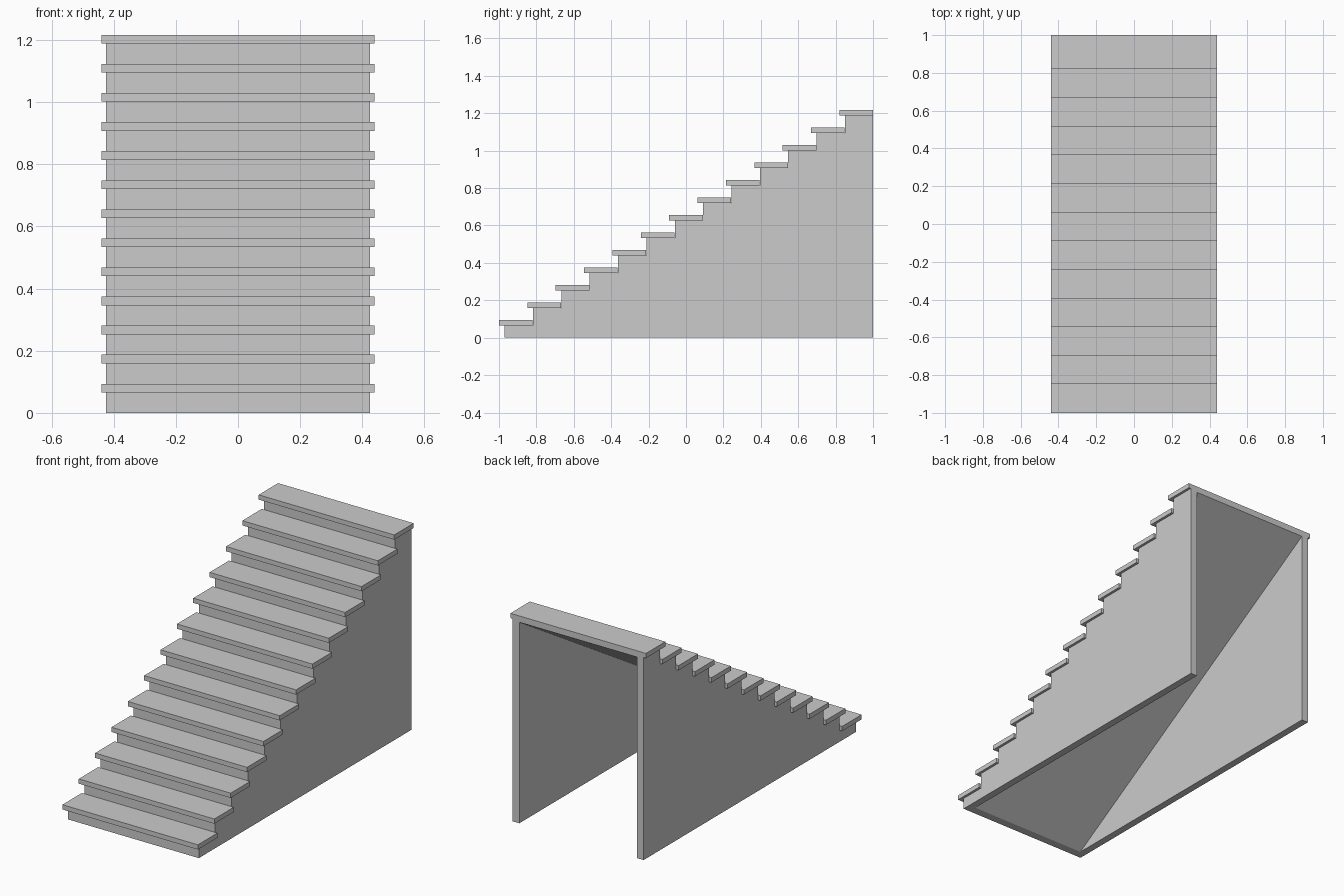
import bpy, bmesh

if "Cube" in bpy.data.objects:
    bpy.data.objects.remove(bpy.data.objects["Cube"])

STEPS = 13
RUN, RISE = 1.82 / 12, 0.0936
TREAD_DEPTH, TREAD_THICK = 0.18, 0.028
TREAD_HALF, BODY_HALF, WALL = 0.44, 0.425, 0.043
FIRST_RISER = -0.97
TOP = STEPS * RISE


def extrude_profile(name, points, half_width):
    """Extrude a closed (y, z) outline symmetrically along x."""
    bm = bmesh.new()
    face = bm.faces.new([bm.verts.new((-half_width, y, z)) for y, z in points])
    ext = bmesh.ops.extrude_face_region(bm, geom=[face])
    verts = [v for v in ext["geom"] if isinstance(v, bmesh.types.BMVert)]
    bmesh.ops.translate(bm, verts=verts, vec=(2 * half_width, 0, 0))
    bmesh.ops.recalc_face_normals(bm, faces=bm.faces)
    mesh = bpy.data.meshes.new(name)
    bm.to_mesh(mesh)
    bm.free()
    obj = bpy.data.objects.new(name, mesh)
    bpy.context.collection.objects.link(obj)
    return obj


# Stair body: stepped outline seen from the side
outline = [(1, 0), (FIRST_RISER, 0)]
for i in range(STEPS):
    y = FIRST_RISER + i * RUN
    z = (i + 1) * RISE - TREAD_THICK
    outline.append((y, z))
    outline.append((y + RUN if i < STEPS - 1 else 1, z))
body = extrude_profile("stair_body", outline, BODY_HALF)

# Hollow underside: sloping soffit, open at the bottom and back
y0, back_z = -0.92, TOP - 0.037
slope = back_z / (1 - y0)
wedge = [(y0 - 0.1, -0.1 * slope), (1.1, back_z + 0.1 * slope), (1.1, -0.1 * slope)]
cutter = extrude_profile("underside_cutter", wedge, BODY_HALF - WALL)
cutter.hide_render = True
cut = body.modifiers.new("hollow", "BOOLEAN")
cut.operation, cut.solver, cut.object = "DIFFERENCE", "EXACT", cutter
bpy.context.view_layer.objects.active = body
bpy.ops.object.modifier_apply(modifier=cut.name)
bpy.data.objects.remove(cutter)

# Treads: one overhanging board repeated up the flight
tread = extrude_profile("treads", [
    (-1, RISE - TREAD_THICK), (-1 + TREAD_DEPTH, RISE - TREAD_THICK),
    (-1 + TREAD_DEPTH, RISE), (-1, RISE)], TREAD_HALF)
arr = tread.modifiers.new("flight", "ARRAY")
arr.count = STEPS
arr.use_relative_offset = False
arr.use_constant_offset = True
arr.constant_offset_displace = (0, RUN, RISE)
